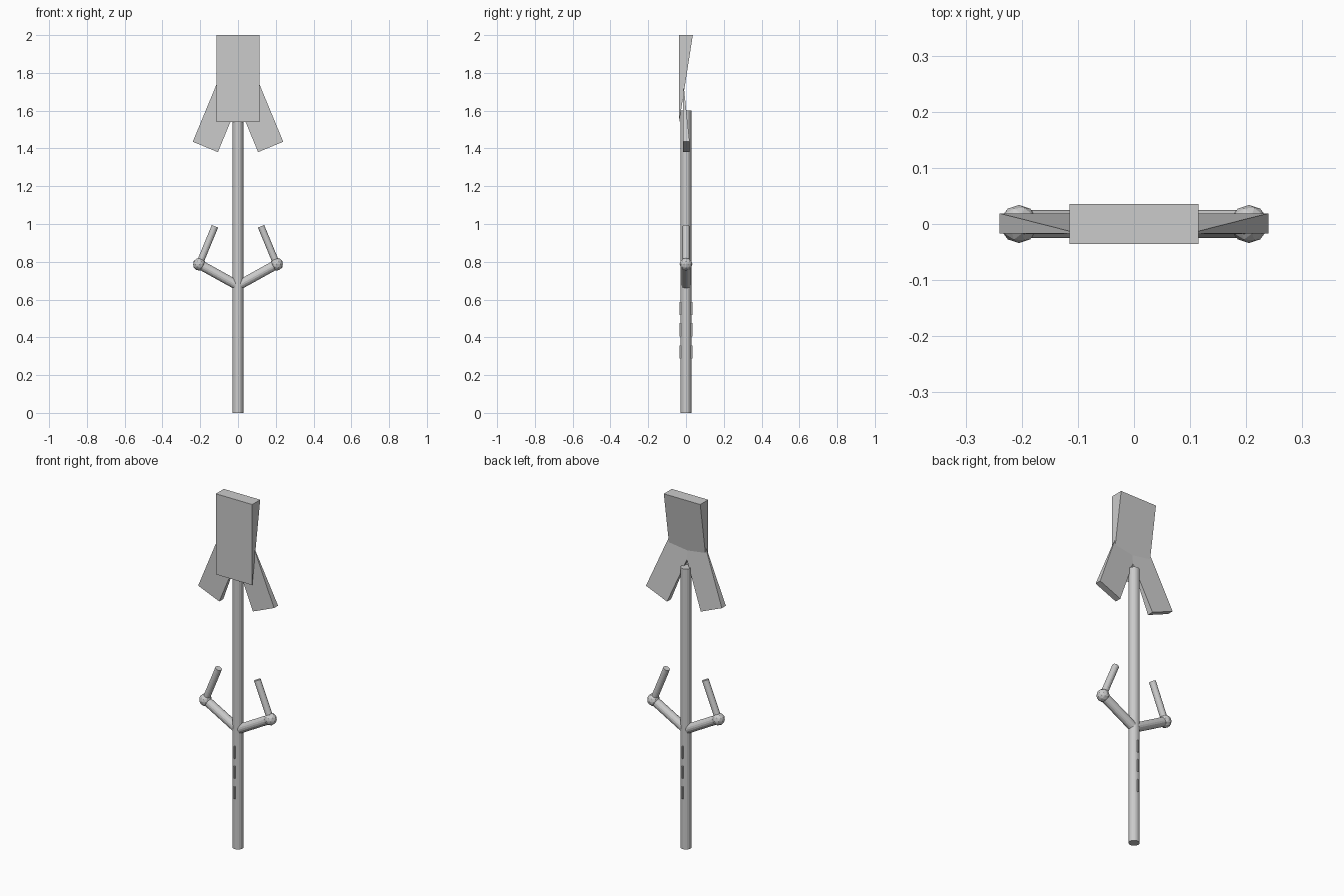
import bpy, bmesh, math
from mathutils import Vector, Matrix

if "Cube" in bpy.data.objects:
    bpy.data.objects.remove(bpy.data.objects["Cube"])

grey = bpy.data.materials.new("plain_grey")
grey.diffuse_color = (0.6, 0.6, 0.6, 1)
grey.use_nodes = True
grey.node_tree.nodes["Principled BSDF"].inputs["Base Color"].default_value = grey.diffuse_color


def make(name, bm):
    bmesh.ops.recalc_face_normals(bm, faces=bm.faces)
    mesh = bpy.data.meshes.new(name)
    bm.to_mesh(mesh)
    bm.free()
    mesh.materials.append(grey)
    ob = bpy.data.objects.new(name, mesh)
    bpy.context.collection.objects.link(ob)
    return ob


def rod(name, a, b, radius, sides=16):
    a, b = Vector(a), Vector(b)
    d = b - a
    bm = bmesh.new()
    bmesh.ops.create_cone(bm, cap_ends=True, segments=sides, radius1=radius, radius2=radius, depth=d.length)
    turn = d.to_track_quat('Z', 'Y').to_matrix().to_4x4()
    bm.transform(Matrix.Translation((a + b) / 2) @ turn)
    return make(name, bm)


def box(name, centre, size):
    bm = bmesh.new()
    bmesh.ops.create_cube(bm, size=1)
    bm.transform(Matrix.Translation(centre) @ Matrix.Diagonal((*size, 1)))
    return make(name, bm)


def wedge(name, width, length, front, back, matrix):
    # thick end at local z = 0, sharp edge at z = length on the front plane
    bm = bmesh.new()
    ends = [[bm.verts.new((x, y, z)) for y, z in ((front, 0), (back, 0), (front, length))]
            for x in (-width / 2, width / 2)]
    l, r = ends
    bm.faces.new(l)
    bm.faces.new(r)
    for i in range(3):
        j = (i + 1) % 3
        bm.faces.new((l[i], l[j], r[j], r[i]))
    bm.transform(matrix)
    return make(name, bm)


# Shaft
rod("shaft", (0, 0, 0), (0, 0, 1.6), 0.028)

# Central blade, thick at the top and sharp at the bottom
wedge("main_blade", 0.23, 0.46, -0.036, 0.036,
      Matrix.Translation((0, 0, 2)) @ Matrix.Diagonal((1, 1, -1, 1)))

# Thin grip fins through the shaft
for i, z in enumerate((0.323, 0.44, 0.553)):
    box(f"grip_fin_{i + 1}", (0, 0, z), (0.006, 0.07, 0.07))

for side, s in (("left", -1), ("right", 1)):
    # Splayed lower blades, thick at the bottom
    wedge(f"{side}_blade", 0.144, 0.37, -0.017, 0.019,
          Matrix.Translation((s * 0.173, 0, 1.408)) @ Matrix.Rotation(-s * math.radians(22.5), 4, 'Y'))

    # Bent side prongs with a ball at the elbow
    elbow = Vector((s * 0.205, 0, 0.787))
    rod(f"{side}_arm", (s * 0.012, 0, 0.68), elbow, 0.025)
    rod(f"{side}_prong", elbow, (s * 0.122, 0, 0.988), 0.018)
    bm = bmesh.new()
    bmesh.ops.create_icosphere(bm, subdivisions=2, radius=0.034)
    bm.transform(Matrix.Translation(elbow))
    make(f"{side}_elbow_ball", bm)
